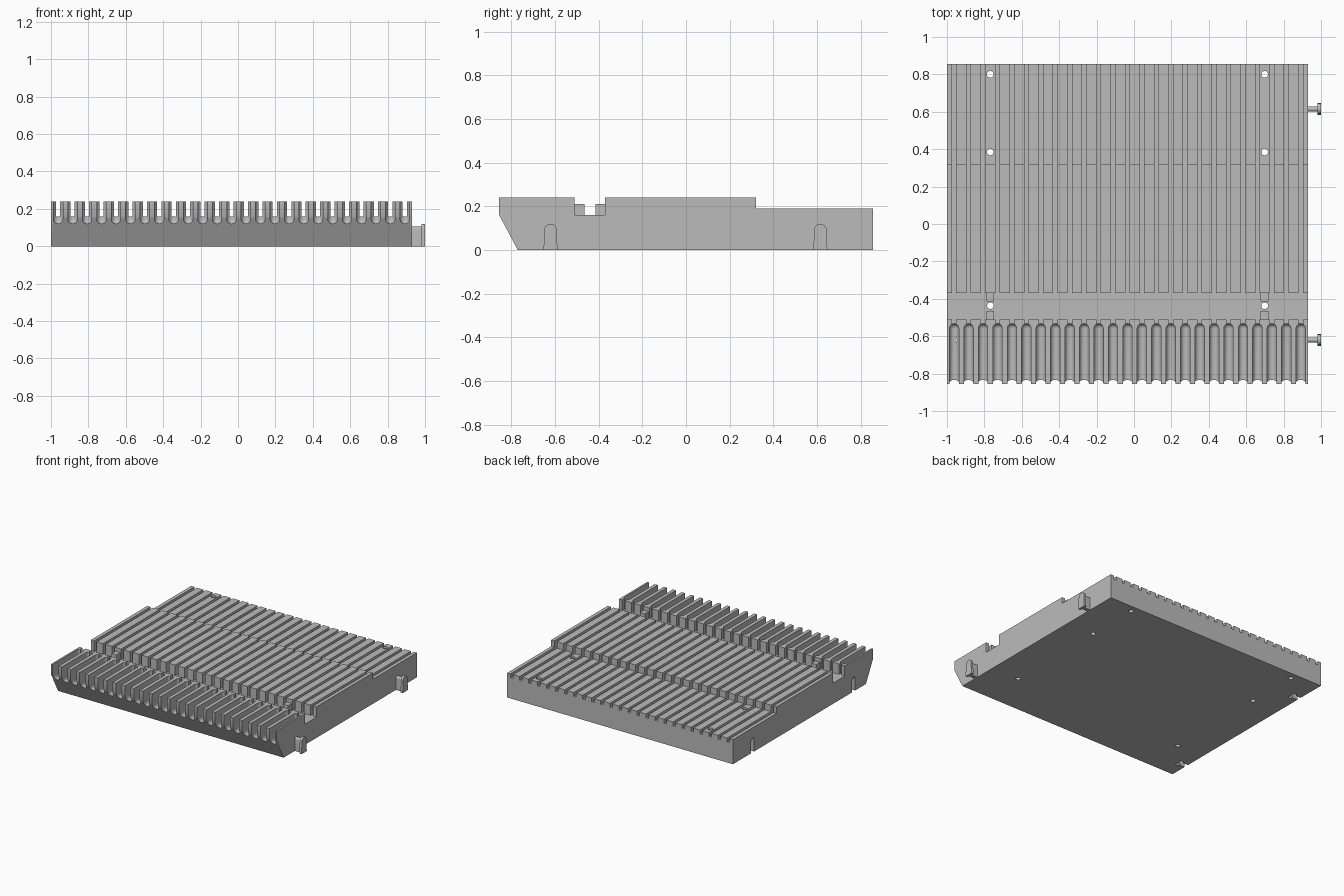
import bpy, bmesh, math
from mathutils import Vector

if "Cube" in bpy.data.objects:
    bpy.data.objects.remove(bpy.data.objects["Cube"])

LEFT, RIGHT = -1.0, 0.93
N = 25
PITCH = (RIGHT - LEFT) / N
FLOOR = 0.16
PEG_X = (LEFT + 3 * PITCH, LEFT + 22 * PITCH)
LINK_Y = (-0.62, 0.615)

grey = bpy.data.materials.new("grey")
grey.diffuse_color = (0.5, 0.5, 0.5, 1)
grey.use_nodes = True
grey.node_tree.nodes["Principled BSDF"].inputs["Base Color"].default_value = grey.diffuse_color


def make(name, bm):
    bmesh.ops.recalc_face_normals(bm, faces=bm.faces)
    me = bpy.data.meshes.new(name)
    bm.to_mesh(me)
    bm.free()
    ob = bpy.data.objects.new(name, me)
    bpy.context.collection.objects.link(ob)
    me.materials.append(grey)
    return ob


def prism(bm, yz, x0, x1):
    """Extrude a side profile along x."""
    face = bm.faces.new([bm.verts.new((x0, y, z)) for y, z in yz])
    ext = bmesh.ops.extrude_face_region(bm, geom=[face])
    moved = [v for v in ext["geom"] if isinstance(v, bmesh.types.BMVert)]
    bmesh.ops.translate(bm, verts=moved, vec=(x1 - x0, 0, 0))


def box(bm, x0, x1, y0, y1, z0, z1):
    prism(bm, [(y0, z0), (y1, z0), (y1, z1), (y0, z1)], x0, x1)


def arch(cy, half, top, flare=0.0, bottom=0.0):
    """Round-topped upright profile, slightly wider at the foot."""
    pts = [(cy - half - flare, bottom), (cy + half + flare, bottom)]
    for i in range(13):
        a = math.pi * i / 12
        pts.append((cy + half * math.cos(a), top - half + half * math.sin(a)))
    return pts


def cut(target, name, bm):
    tool = make(name, bm)
    tool.hide_render = True
    mod = target.modifiers.new(name, 'BOOLEAN')
    mod.operation = 'DIFFERENCE'
    mod.solver = 'EXACT'
    mod.object = tool
    bpy.context.view_layer.objects.active = target
    bpy.ops.object.modifier_apply(modifier=mod.name)
    bpy.data.objects.remove(tool)


# Plate body with undercut front, cross channel and lowered rear
bm = bmesh.new()
prism(bm, [(-0.77, 0), (0.855, 0), (0.855, 0.19), (0.32, 0.19), (0.32, 0.24),
           (-0.37, 0.24), (-0.37, FLOOR), (-0.51, FLOOR), (-0.51, 0.24),
           (-0.855, 0.24), (-0.855, 0.16)], LEFT, RIGHT)
body = make("grooved_plate", bm)

# Narrow slots running front to back
bm = bmesh.new()
for i in range(N):
    x = LEFT + (i + 0.5) * PITCH
    box(bm, x - 0.011, x + 0.011, -0.65, 0.95, FLOOR, 0.35)
cut(body, "narrow_slots", bm)

# Wide round-bottomed grooves in the front section
bm = bmesh.new()
for i in range(N):
    x = LEFT + (i + 0.5) * PITCH
    ball = bmesh.ops.create_uvsphere(bm, u_segments=16, v_segments=8, radius=0.025)["verts"]
    points = [v.co + Vector((x, -0.558, 0.145)) for v in ball]
    bmesh.ops.delete(bm, geom=ball, context='VERTS')
    hull = [bm.verts.new(p + Vector((0, dy, dz)))
            for p in points for dy in (0, -0.5) for dz in (0, 0.3)]
    res = bmesh.ops.convex_hull(bm, input=hull)
    spare = {g for g in res["geom_interior"] + res["geom_unused"]
             if isinstance(g, bmesh.types.BMVert)}
    bmesh.ops.delete(bm, geom=list(spare), context='VERTS')
cut(body, "wide_grooves", bm)

# Through holes
bm = bmesh.new()
for x in PEG_X:
    for y in (-0.437, 0.385, 0.80):
        ring = bmesh.ops.create_cone(bm, cap_ends=True, segments=24, radius1=0.018,
                                     radius2=0.018, depth=1.0)["verts"]
        bmesh.ops.translate(bm, verts=ring, vec=(x, y, 0.1))
cut(body, "peg_holes", bm)

# Sockets in the left edge: a neck opening, then a wider pocket
bm = bmesh.new()
for y in LINK_Y:
    prism(bm, arch(y, 0.018, 0.11, bottom=-0.05), -1.05, -0.94)
cut(body, "socket_necks", bm)
bm = bmesh.new()
for y in LINK_Y:
    prism(bm, arch(y, 0.031, 0.125, 0.004, -0.05), -0.955, -0.925)
cut(body, "socket_pockets", bm)

# Low posts either side of the holes in the channel
bm = bmesh.new()
for x in PEG_X:
    for y0, y1 in ((-0.512, -0.465), (-0.415, -0.368)):
        box(bm, x - 0.021, x + 0.021, y0, y1, FLOOR - 0.004, 0.21)
make("channel_posts", bm)

# T-shaped connectors on the right edge
for side, y in zip(("front", "rear"), LINK_Y):
    bm = bmesh.new()
    prism(bm, arch(y, 0.014, 0.105), RIGHT - 0.004, 0.984)
    prism(bm, arch(y, 0.028, 0.12, 0.004), 0.982, 1.0)
    make(side + "_connector", bm)

for ob in bpy.context.collection.objects:
    bpy.ops.object.select_all(action='DESELECT')
    ob.select_set(True)
    bpy.context.view_layer.objects.active = ob
    bpy.ops.object.shade_smooth_by_angle(angle=math.radians(30))
